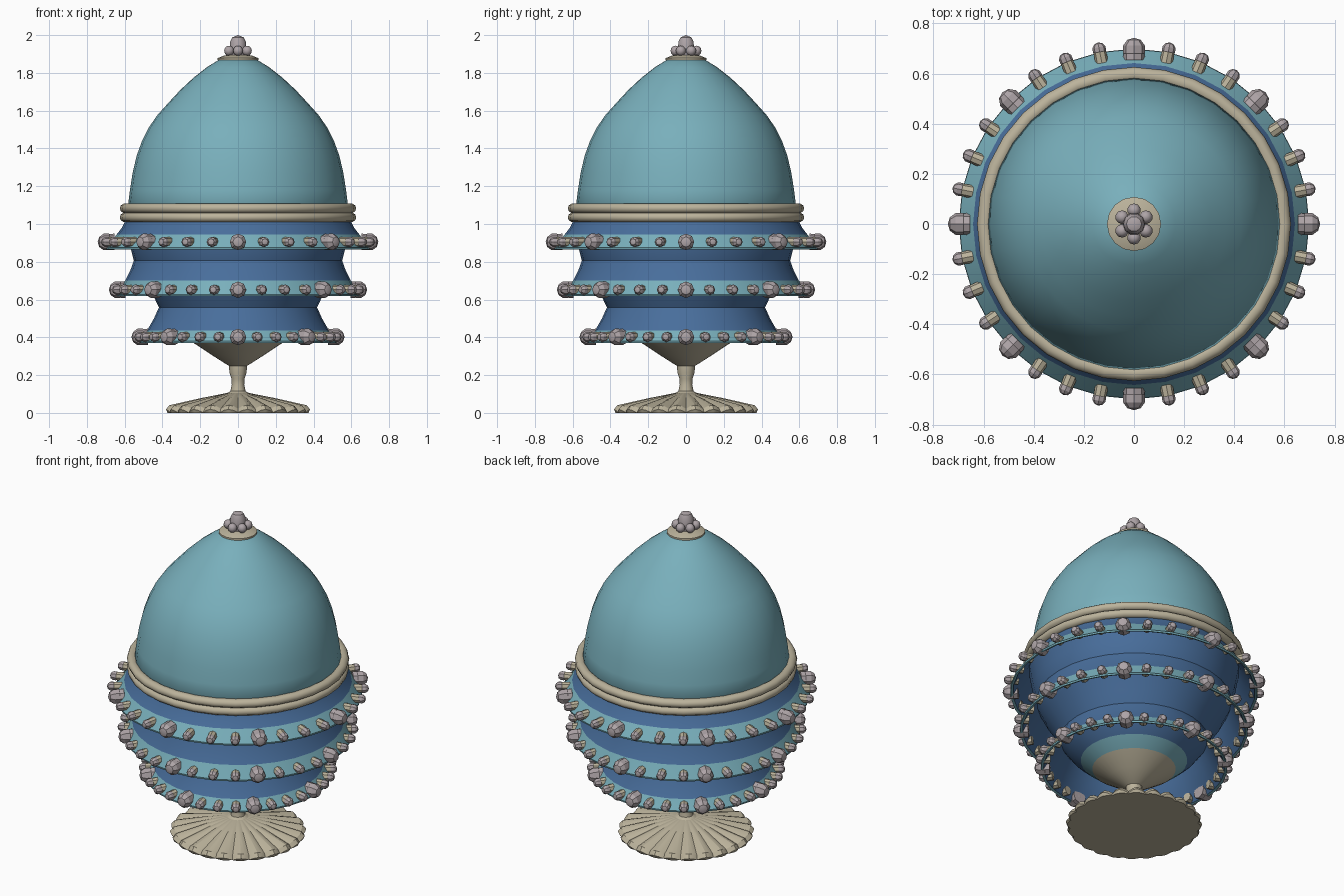
import bpy, bmesh, math
from mathutils import Matrix, Vector

if "Cube" in bpy.data.objects:
    bpy.data.objects.remove(bpy.data.objects["Cube"])


def mat(name, r, g, b):
    m = bpy.data.materials.new(name)
    m.diffuse_color = (r, g, b, 1)
    m.use_nodes = True
    m.node_tree.nodes["Principled BSDF"].inputs["Base Color"].default_value = m.diffuse_color
    return m


TEAL = mat("teal enamel", 0.19, 0.43, 0.50)
BLUE = mat("deep blue enamel", 0.065, 0.155, 0.33)
CREAM = mat("pale gold", 0.50, 0.45, 0.33)
GEM = mat("grey pink crystal", 0.42, 0.37, 0.385)


def finish(bm, name, mats, angle=40):
    bmesh.ops.remove_doubles(bm, verts=bm.verts, dist=1e-5)
    me = bpy.data.meshes.new(name)
    bm.to_mesh(me)
    bm.free()
    ob = bpy.data.objects.new(name, me)
    bpy.context.collection.objects.link(ob)
    for m in mats:
        me.materials.append(m)
    bpy.ops.object.select_all(action='DESELECT')
    ob.select_set(True)
    bpy.context.view_layer.objects.active = ob
    bpy.ops.object.shade_smooth_by_angle(angle=math.radians(angle))
    return ob


def lathe(name, profile, mats, bands=None, n=32, angle=40, closed=False):
    """Spin (r, z) points listed bottom to top; bands = material slot per segment."""
    bm = bmesh.new()
    rows = [[bm.verts.new((r * math.cos(2 * math.pi * i / n),
                           r * math.sin(2 * math.pi * i / n), z)) for i in range(n)]
            if r > 0 else [bm.verts.new((0, 0, z))] for r, z in profile]
    if closed:
        rows.append(rows[0])
    for k, (a, b) in enumerate(zip(rows, rows[1:])):
        for i in range(n):
            j = (i + 1) % n
            vs = [a[i % len(a)], a[j % len(a)], b[j % len(b)], b[i % len(b)]]
            f = bm.faces.new(list(dict.fromkeys(vs)))
            f.material_index = bands[k] if bands else 0
    return finish(bm, name, mats, angle)


# domed lid
lathe("egg_lid", [(0.55, 1.05), (0.582, 1.10), (0.572, 1.18), (0.558, 1.27), (0.537, 1.36),
                  (0.508, 1.44), (0.473, 1.51), (0.428, 1.575), (0.37, 1.64), (0.305, 1.71),
                  (0.235, 1.775), (0.165, 1.83), (0.10, 1.87), (0, 1.89)], [TEAL])

# pair of rounded rings at the join
for label, z in (("lower", 1.035), ("upper", 1.083)):
    lathe(label + "_join_ring",
          [(0.597 + 0.029 * math.cos(a), z + 0.026 * math.sin(a))
           for a in (2 * math.pi * k / 10 for k in range(10))], [CREAM], closed=True)

# lower egg body, pale gold cone at the bottom
lathe("egg_body", [(0, 0.235), (0.05, 0.25), (0.14, 0.307), (0.235, 0.37), (0.30, 0.425),
                   (0.36, 0.48), (0.42, 0.56), (0.45, 0.625), (0.50, 0.70), (0.55, 0.80),
                   (0.57, 0.88), (0.595, 1.02)],
      [CREAM, TEAL, BLUE], [0, 0, 0, 1, 2, 2, 2, 2, 2, 2, 2])


# three flared skirts with a teal hem; inner side is blue
def skirt(name, pts):
    outer = pts
    inner = [(r - 0.012, z) for r, z in reversed(pts)]
    lathe(name, inner + outer[:], [BLUE, TEAL],
          [0] * (len(inner) - 1) + [0] + [1] + [0] * (len(outer) - 2), closed=False)
    # hem edge
    (r, z) = pts[0]
    lathe(name + "_hem", [(r - 0.014, z), (r, z - 0.004), (r + 0.002, z + 0.006)], [TEAL])


skirt("upper_skirt", [(0.697, 0.87), (0.642, 0.945), (0.615, 0.98), (0.595, 1.02)])
skirt("middle_skirt", [(0.642, 0.622), (0.598, 0.70), (0.568, 0.76), (0.55, 0.81)])
skirt("lower_skirt", [(0.525, 0.375), (0.482, 0.435), (0.445, 0.50), (0.418, 0.56)])


# studs: a collar plus faceted crystal, every fourth one large
def studs(name, radius, z):
    bm = bmesh.new()
    for i in range(32):
        big = i % 4 == 0
        s = 0.046 if big else 0.028
        rot = Matrix.Rotation(2 * math.pi * i / 32, 4, 'Z')
        turn = Matrix.Rotation(math.pi / 2, 4, 'Y')
        old = set(bm.faces)
        at = rot @ Matrix.Translation((radius + (0 if big else 0.013), 0, z)) @ turn
        bmesh.ops.create_uvsphere(bm, u_segments=8, v_segments=5, radius=s, matrix=at)
        mid = set(bm.faces)
        at = rot @ Matrix.Translation((radius - 0.02, 0, z)) @ turn
        bmesh.ops.create_cone(bm, cap_ends=True, segments=8, radius1=s * 0.95,
                              radius2=s * 0.9, depth=0.045, matrix=at)
        for f in bm.faces:
            if f not in old:
                f.material_index = 0 if f in mid or big else 1
    finish(bm, name, [GEM, CREAM], 25)


studs("upper_studs", 0.697, 0.905)
studs("middle_studs", 0.638, 0.652)
studs("lower_studs", 0.518, 0.402)

# stem
lathe("stem", [(0.075, 0.095), (0.04, 0.115), (0.033, 0.15), (0.034, 0.18), (0.046, 0.215),
               (0.047, 0.255)], [CREAM], n=12)

# fluted foot with a scalloped rim
bm = bmesh.new()
N = 96
rings = []
for r, z, wave in ((0.06, 0.105, 0), (0.19, 0.077, 0.35), (0.36, 0.034, 1), (0.378, 0.012, 1)):
    ring = []
    for i in range(N):
        a = 2 * math.pi * i / N
        w = abs(math.sin(12 * a)) - 0.6
        rr = r + 0.016 * w * wave
        ring.append(bm.verts.new((rr * math.cos(a), rr * math.sin(a), z + 0.017 * w * wave)))
    rings.append(ring)
rings.append([bm.verts.new((v.co.x * 0.98, v.co.y * 0.98, 0)) for v in rings[-1]])
for a, b in zip(rings, rings[1:]):
    for i in range(N):
        j = (i + 1) % N
        bm.faces.new((a[i], b[i], b[j], a[j]))
bm.faces.new(rings[0])
bm.faces.new(list(reversed(rings[-1])))
finish(bm, "fluted_foot", [CREAM], 25)

# finial: disc, ring of six beads, central crystal
lathe("finial_disc", [(0, 1.865), (0.108, 1.868), (0.108, 1.878), (0.07, 1.893), (0, 1.897)],
      [CREAM], n=16)
bm = bmesh.new()
for i in range(6):
    a = math.radians(30 + 60 * i)
    bmesh.ops.create_uvsphere(bm, u_segments=10, v_segments=6, radius=0.027,
                              matrix=Matrix.Translation((0.055 * math.cos(a),
                                                         0.055 * math.sin(a), 1.917)))
finish(bm, "finial_beads", [GEM])
lathe("finial_crystal", [(0.045, 1.89), (0.045, 1.925), (0.042, 1.965), (0.03, 1.988), (0, 2.0)],
      [GEM], n=10)
